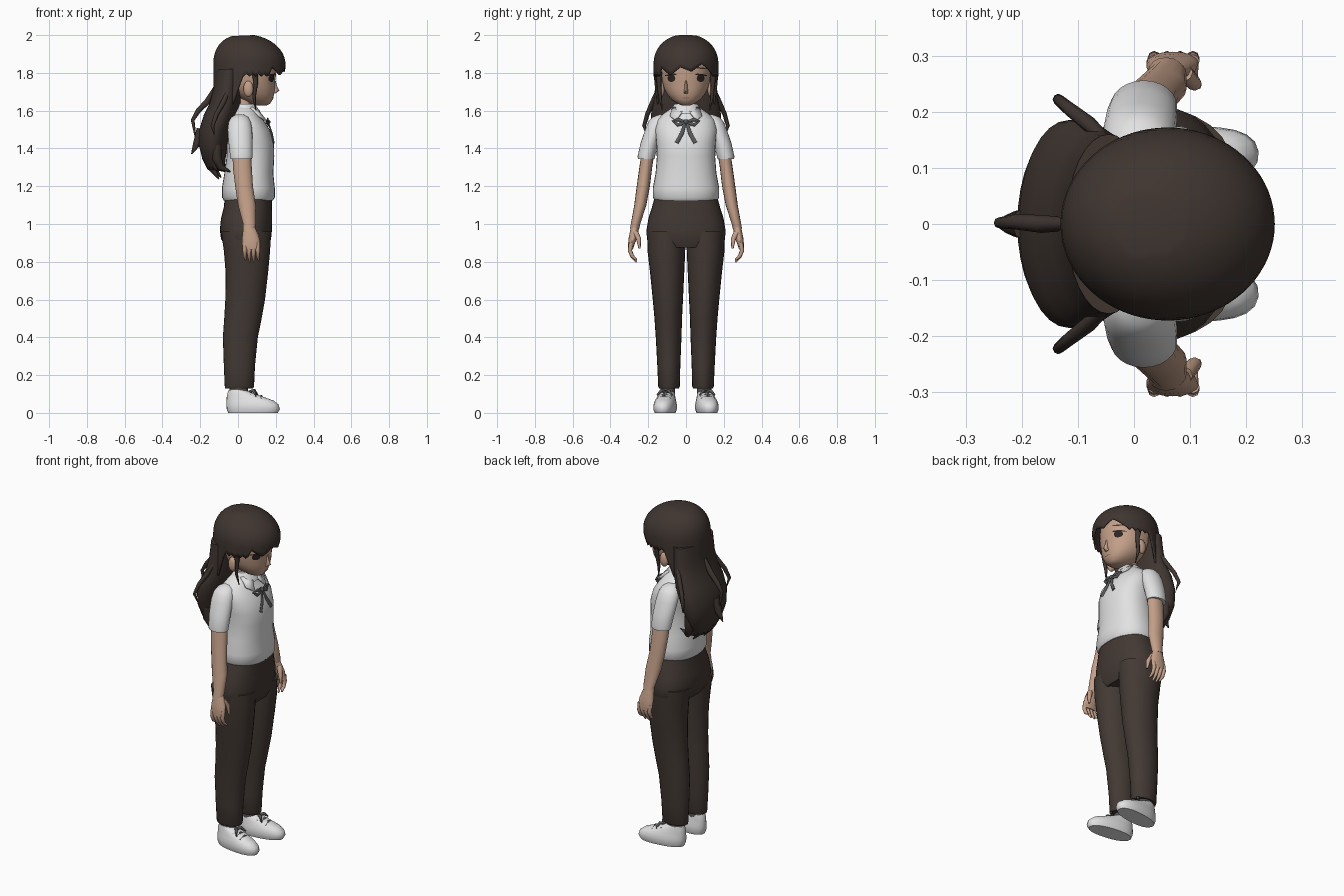
import bpy, bmesh, math
from mathutils import Vector, Matrix
from mathutils.bvhtree import BVHTree


def material(name, r, g, b):
    m = bpy.data.materials.new(name)
    m.diffuse_color = (r, g, b, 1)
    return m


HAIR = material("dark brown hair", .050, .036, .030)
PANTS = material("brown trousers", .056, .041, .034)
SKIN = material("skin", .55, .35, .25)
WHITE = material("white cloth", .76, .76, .77)
GREY = material("grey ribbon", .10, .10, .105)
EYE = material("dark eye", .025, .018, .016)
LIP = material("lip", .33, .17, .13)


def finish(name, bm, mat, mirror=False, angle=50):
    bmesh.ops.recalc_face_normals(bm, faces=bm.faces)
    me = bpy.data.meshes.new(name)
    bm.to_mesh(me)
    bm.free()
    me.materials.append(mat)
    me.shade_smooth()
    me.set_sharp_from_angle(angle=math.radians(angle))
    ob = bpy.data.objects.new(name, me)
    bpy.context.collection.objects.link(ob)
    if mirror:
        mod = ob.modifiers.new("Mirror", 'MIRROR')
        mod.use_axis = (False, True, False)
        mod.use_mirror_merge = False
    return ob


def skin(name, rings, mat, mirror=False, caps=True):
    """Join a list of equal rings of points into one surface."""
    bm = bmesh.new()
    vs = [[bm.verts.new(p) for p in ring] for ring in rings]
    n = len(vs[0])
    for a, b in zip(vs, vs[1:]):
        for i in range(n):
            bm.faces.new((a[i], a[(i + 1) % n], b[(i + 1) % n], b[i]))
    if caps:
        bm.faces.new(vs[0])
        bm.faces.new(vs[-1])
    return finish(name, bm, mat, mirror)


def loft(name, rows, mat, mirror=False, n=24, p=2.0):
    """Rows of (z, x_back, x_front, y_centre, y_radius): stacked ovals."""
    rings = []
    for z, x0, x1, cy, ry in rows:
        ring = []
        for i in range(n):
            c, s = math.cos(math.tau * i / n), math.sin(math.tau * i / n)
            ring.append(((x0 + x1) / 2 + (x1 - x0) / 2 * math.copysign(abs(c) ** (2 / p), c),
                         cy + ry * math.copysign(abs(s) ** (2 / p), s), z))
        rings.append(ring)
    return skin(name, rings, mat, mirror)


def strand(name, pts, radii, mat, mirror=False, flat=1.0, n=8):
    """Tapered tube along a path."""
    pts = [Vector(q) for q in pts]
    rings = []
    for k, q in enumerate(pts):
        t = (pts[min(k + 1, len(pts) - 1)] - pts[max(k - 1, 0)]).normalized()
        u = t.cross(Vector((1, 0, 0.01))).normalized()
        v = t.cross(u)
        rings.append([q + radii[k] * (u * math.cos(math.tau * i / n) + v * flat * math.sin(math.tau * i / n))
                      for i in range(n)])
    return skin(name, rings, mat, mirror)


def ball(name, centre, size, mat, mirror=False):
    bm = bmesh.new()
    bmesh.ops.create_uvsphere(bm, u_segments=14, v_segments=8, radius=1,
                              matrix=Matrix.Translation(centre) @ Matrix.Diagonal((*size, 1)))
    return finish(name, bm, mat, mirror, 180)


# Shoes, toes turned outwards, with laces and socks
turn = Matrix.Translation((0, .1, 0)) @ Matrix.Rotation(.13, 4, 'Z')
shoe = loft("shoe", [(0, -.052, .212, 0, .052), (.02, -.06, .224, 0, .059), (.045, -.062, .216, 0, .058),
                     (.065, -.061, .19, 0, .053), (.085, -.06, .135, 0, .046), (.105, -.056, .08, 0, .041),
                     (.12, -.05, .04, 0, .036)], WHITE, True, p=2.3)
laces = [strand("lace_row", [(x, -.035, z - .012), (x, 0, z + .003), (x, .035, z - .012)], [.005] * 3, GREY, True)
         for x, z in ((.07, .106), (.098, .097), (.125, .087))]
laces += [strand("lace_bow", [(.06, 0, .112), (.085, s * .02, .118), (.1, s * .04, .095)], [.007, .009, .004], GREY, True)
          for s in (-1, 1)]
for ob in [shoe] + laces:
    ob.data.transform(turn)
loft("sock", [(.09, -.045, .05, .097, .038), (.16, -.045, .055, .095, .038)], GREY, True)

# Trousers
loft("trouser_leg", [(.13, -.068, .08, .09, .052), (.14, -.07, .085, .09, .057), (.25, -.075, .09, .091, .061),
                     (.4, -.08, .105, .092, .068), (.5, -.073, .125, .094, .073), (.6, -.067, .143, .096, .080),
                     (.75, -.066, .16, .1, .091), (.86, -.075, .17, .104, .100), (.96, -.09, .175, .104, .102)],
     PANTS, True)
loft("trouser_hips", [(.875, -.06, .155, 0, .19), (.92, -.09, .175, 0, .207), (.97, -.096, .18, 0, .209),
                      (1.03, -.09, .181, 0, .199), (1.09, -.075, .18, 0, .18), (1.135, -.07, .18, 0, .168)],
     PANTS, n=32, p=2.3)

# Shirt with sleeves and collar
loft("shirt", [(1.125, -.075, .185, 0, .165), (1.14, -.084, .195, 0, .176), (1.19, -.085, .195, 0, .176),
               (1.27, -.072, .187, 0, .161), (1.36, -.06, .192, 0, .154), (1.43, -.06, .19, 0, .157),
               (1.5, -.064, .168, 0, .164), (1.55, -.062, .135, 0, .152), (1.58, -.052, .112, 0, .125),
               (1.605, -.04, .1, 0, .09), (1.625, -.03, .09, 0, .06)], WHITE, n=32, p=2.25)
loft("sleeve", [(1.345, -.04, .075, .211, .044), (1.36, -.042, .077, .21, .046), (1.43, -.05, .077, .191, .049),
                (1.5, -.055, .075, .166, .05), (1.54, -.05, .068, .148, .052), (1.565, -.035, .055, .133, .046),
                (1.58, -.01, .03, .12, .02)], WHITE, True)
loft("collar", [(1.585, -.045, .122, 0, .094), (1.6, -.042, .115, 0, .086), (1.635, -.028, .088, 0, .062)], WHITE)
bm = bmesh.new()
bm.faces.new([bm.verts.new(q) for q in ((.1, .006, 1.615), (.07, .072, 1.62), (.115, .085, 1.575), (.152, .055, 1.55))])
wing = finish("collar_wing", bm, WHITE, True)
wing.modifiers.new("Solidify", 'SOLIDIFY').thickness = .01

# Ribbon bow
ball("ribbon_knot", (.158, 0, 1.54), (.014, .014, .014), GREY)
strand("ribbon_loop", [(.16, .005, 1.54), (.158, .04, 1.553), (.152, .07, 1.545), (.16, .045, 1.525), (.163, .005, 1.535)],
       [.007, .01, .008, .01, .007], GREY, True, .5)
strand("ribbon_tail", [(.162, .005, 1.535), (.178, .022, 1.48), (.188, .05, 1.43)], [.007, .011, .011], GREY, True, .5)

# Arms and hands
loft("arm", [(.975, .025, .09, .272, .025), (1.0, .027, .094, .267, .025), (1.1, .0, .094, .242, .032),
             (1.2, -.015, .079, .226, .035), (1.3, -.027, .073, .213, .034), (1.42, -.03, .065, .195, .034)], SKIN, True, 16)
loft("palm", [(.865, .03, .112, .293, .012), (.89, .022, .116, .29, .017), (.93, .022, .112, .28, .023),
              (.985, .028, .09, .27, .022)], SKIN, True, 16)
for i in range(4):
    x = .036 + i * .023
    tip = .815 - .012 * (i in (1, 2))
    strand("finger", [(x, .29, .9), (x, .297, .86), (x, .285, .83), (x + .004, .262, tip - .005)],
           [.012, .0115, .010, .005], SKIN, True)
strand("thumb", [(.09, .268, .955), (.108, .25, .92), (.114, .246, .87)], [.016, .013, .006], SKIN, True)

# Neck, head, nose and ears
loft("neck", [(1.58, -.02, .08, 0, .052), (1.64, -.01, .075, 0, .045), (1.72, -.01, .08, 0, .045)], SKIN)
head = loft("head", [(1.628, .09, .152, 0, .022), (1.637, .06, .17, 0, .046), (1.66, .015, .184, 0, .078),
                     (1.69, -.03, .192, 0, .102), (1.72, -.06, .196, 0, .117), (1.76, -.08, .197, 0, .128),
                     (1.81, -.09, .204, 0, .132), (1.87, -.09, .2, 0, .128), (1.93, -.06, .16, 0, .1),
                     (1.965, 0, .1, 0, .05)], SKIN, n=36, p=2.15)
loft("nose", [(1.692, .18, .198, 0, .012), (1.705, .18, .219, 0, .011), (1.73, .18, .207, 0, .008),
              (1.76, .18, .199, 0, .005)], SKIN, n=10)
ball("ear", (.055, .13, 1.715), (.027, .017, .043), SKIN, True)

# Eyes, brows and mouth: thin plates laid on the face
mesh = head.data
tree = BVHTree.FromPolygons([v.co for v in mesh.vertices], [q.vertices for q in mesh.polygons])


def face_plate(name, y, z, ry, rz, mat, tilt=0.0, mirror=True):
    bm = bmesh.new()

    def point(k, r):
        dy, dz = r * ry * math.cos(k), r * rz * math.sin(k)
        hit = tree.ray_cast(Vector((1, y + dy, z + dz + dy * tilt)), Vector((-1, 0, 0)))
        return bm.verts.new(hit[0] + hit[1] * .004 * (1 if hit[1].x > 0 else -1))
    mid = point(0, 0)
    inner = [point(math.tau * i / 16, .5) for i in range(16)]
    outer = [point(math.tau * i / 16, 1) for i in range(16)]
    for i in range(16):
        j = (i + 1) % 16
        bm.faces.new((mid, inner[i], inner[j]))
        bm.faces.new((inner[i], outer[i], outer[j], inner[j]))
    finish(name, bm, mat, mirror, 180)


face_plate("eye", .075, 1.772, .02, .02, EYE)
face_plate("eyelash", .078, 1.79, .031, .005, EYE, -.12)
face_plate("eyebrow", .078, 1.825, .03, .004, HAIR, -.1)
face_plate("mouth", 0, 1.668, .02, .0035, LIP, 0, False)

# Hair cap with a jagged fringe; it stops above the ears and runs lower behind
N, M = 72, 14
rings = []
for k in range(M + 1):
    ring = []
    for i in range(N):
        a = math.tau * i / N
        d = min(a, math.tau - a)
        if d < .95:
            low = 1.80 + .035 * abs(((i + 2) % 8) / 4 - 1) + .012 * math.sin(a * 3)
        elif d < 1.75:
            low = 1.78 + .015 * (i % 2)
        else:
            low = max(1.62, 1.78 - .5 * (d - 1.75))
        t = k / M
        z = 1.999 - (1.999 - low) * (.02 + .98 * t ** 1.7)
        u = max(0, (z - 1.845) / .155)
        r = (1 - min(u, .9995) ** 2.1) ** .46
        r *= 1 - .25 * max(0, 1.84 - z) * (d < 1.3)
        ring.append((.06 - .025 * u * u + .187 * r * math.cos(a), .168 * r * math.sin(a), z))
    rings.append(ring)
cap = skin("hair_cap", rings, HAIR, caps=False)
bm = bmesh.new()
bm.from_mesh(cap.data)
bmesh.ops.holes_fill(bm, edges=[e for e in bm.edges if e.is_boundary and min(v.co.z for v in e.verts) > 1.97], sides=0)
bm.to_mesh(cap.data)
bm.free()
mod = cap.modifiers.new("Solidify", 'SOLIDIFY')
mod.thickness, mod.offset = .008, 0

# Long hair at the back with a ragged end and loose wisps
loft("back_hair", [(1.3, -.165, -.07, 0, .10), (1.35, -.19, -.065, 0, .135), (1.42, -.208, -.055, 0, .165),
                   (1.5, -.205, -.03, 0, .185), (1.58, -.18, .0, 0, .186), (1.64, -.15, .015, 0, .172),
                   (1.72, -.13, .02, 0, .164), (1.82, -.12, .03, 0, .16)], HAIR, n=32)
for i in range(9):
    y = -.128 + .032 * i
    x = -.165 + 3.2 * y * y
    tip = 1.235 + .02 * (i % 3) + 2.5 * y * y
    strand("hair_tip", [(x, y * 1.05, 1.42), (x, y, 1.35), (x + .02, y * .9, 1.3), (x + .06 + .8 * (y * y), y * .85, tip)],
           [.025, .026, .02, .003], HAIR)
strand("side_wisp", [(-.05, .15, 1.71), (-.08, .178, 1.64), (-.115, .205, 1.58), (-.135, .222, 1.52), (-.125, .208, 1.47)],
       [.01, .014, .012, .010, .002], HAIR, True)
strand("back_wisp", [(-.12, 0, 1.72), (-.165, 0, 1.645), (-.21, .004, 1.6), (-.24, .002, 1.55), (-.225, 0, 1.46)],
       [.012, .016, .014, .010, .004], HAIR)
strand("back_lock", [(-.19, 0, 1.5), (-.215, 0, 1.43), (-.246, 0, 1.37)], [.03, .022, .003], HAIR)
strand("side_lock", [(.085, .145, 1.83), (.095, .143, 1.75), (.085, .137, 1.67), (.095, .125, 1.60)],
       [.02, .012, .009, .002], HAIR, True)
